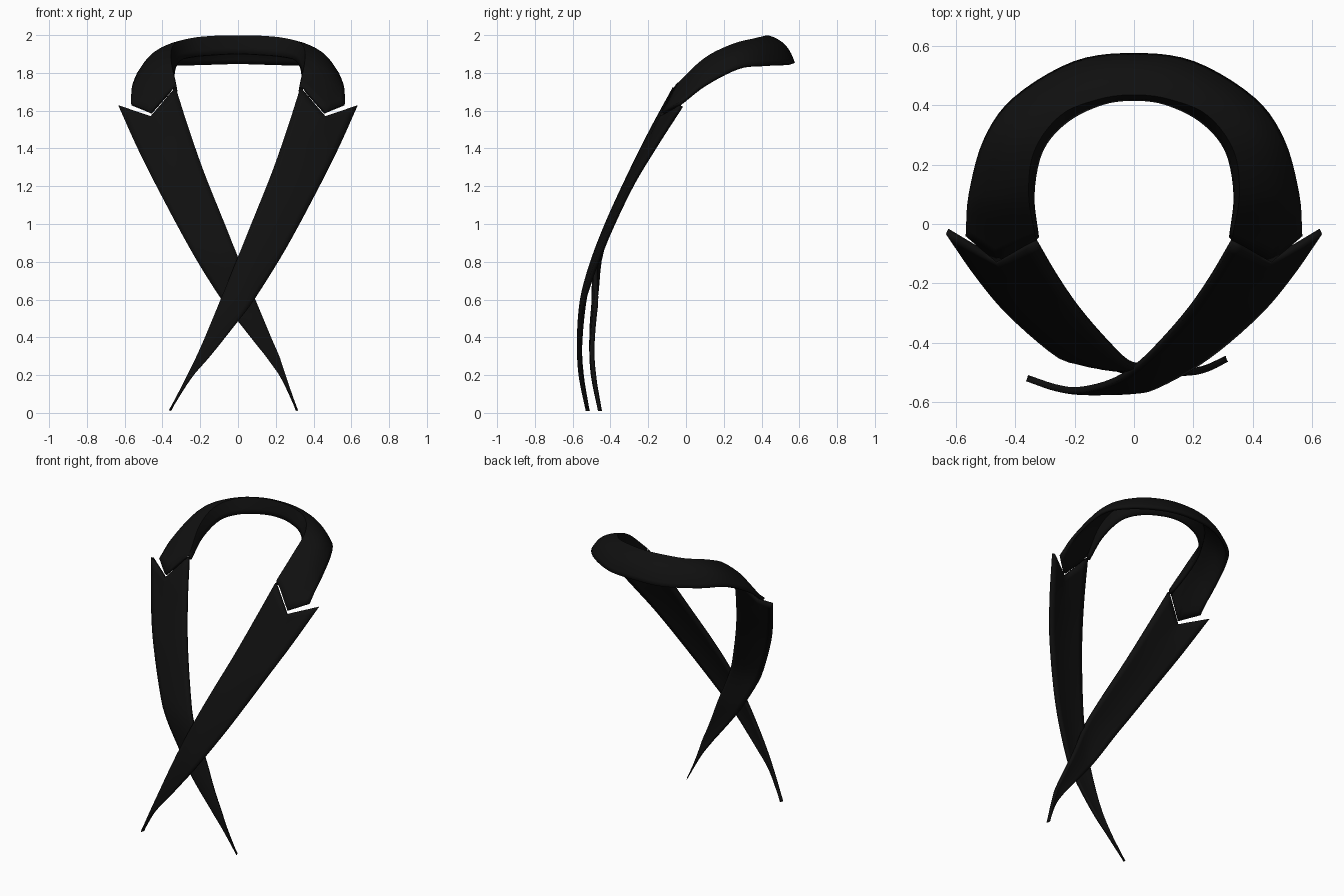
import bpy, math
from mathutils import Vector as V

cube = bpy.data.objects.get("Cube")
if cube:
    bpy.data.objects.remove(cube)

cloth = bpy.data.materials.new("black cloth")
cloth.use_nodes = True
COLOUR = (0.005, 0.005, 0.005, 1)
cloth.diffuse_color = COLOUR
bsdf = next(n for n in cloth.node_tree.nodes if n.type == 'BSDF_PRINCIPLED')
bsdf.inputs["Base Color"].default_value = COLOUR
bsdf.inputs["Roughness"].default_value = 0.9


def spline(points, steps=5):
    """Smooth path through the points."""
    p = [V(q) for q in points]
    p = [2 * p[0] - p[1]] + p + [2 * p[-1] - p[-2]]
    path = []
    for a, b, c, d in zip(p, p[1:], p[2:], p[3:]):
        for i in range(steps):
            t = i / steps
            path.append(b + 0.5 * t * (c - a + t * (2*a - 5*b + 4*c - d + t * (3*(b - c) + d - a))))
    return path + [p[-2]]


def loft(name, rows, thickness):
    """Skin a grid of rows and give it cloth thickness."""
    n = len(rows[0])
    faces = [(r*n + c, r*n + c + 1, (r+1)*n + c + 1, (r+1)*n + c)
             for r in range(len(rows) - 1) for c in range(n - 1)]
    mesh = bpy.data.meshes.new(name)
    mesh.from_pydata([p for row in rows for p in row], [], faces)
    mesh.materials.append(cloth)
    ob = bpy.data.objects.new(name, mesh)
    bpy.context.collection.objects.link(ob)
    solid = ob.modifiers.new("thickness", 'SOLIDIFY')
    solid.thickness = thickness
    solid.offset = 0
    bpy.ops.object.select_all(action='DESELECT')
    ob.select_set(True)
    bpy.context.view_layer.objects.active = ob
    bpy.ops.object.shade_smooth_by_angle(angle=math.radians(40))


def tent(f):
    return 1 - abs(2 * f - 1)


# Lapels: inner and outer edges from the notch down to the pointed tip
inner = spline([(.33, -.06, 1.72), (.26, -.18, 1.5), (.18, -.295, 1.27), (.08, -.41, 1.02),
                (0, -.485, .82), (-.085, -.535, .61), (-.19, -.56, .36), (-.27, -.55, .19),
                (-.358, -.52, .015)])
outer = spline([(.63, -.025, 1.625), (.53, -.17, 1.4), (.42, -.30, 1.18), (.25, -.445, .865),
                (.085, -.54, .6), (0, -.562, .485), (-.14, -.565, .31), (-.25, -.555, .18),
                (-.36, -.52, .01)])


def lapel_rows():
    rows = []
    for i, (a, b) in enumerate(zip(inner, outer)):
        dip = max(0, 1 - i / 5)
        rows.append([a.lerp(b, k / 8) + V((-.02, -.085, -.105)) * tent(k / 8) * dip
                     + V((.3, -1, 0)) * .012 * math.sin(math.pi * k / 8) * (1 - dip)
                     * min(1, (a - b).length * 4)
                     for k in range(9)])
    return rows


def tuck_under(p):
    """Mirror a point and pass the lower part behind the other lapel."""
    s = min(1, max(0, (.9 - p.z) / .35))
    short = .05 * max(0, .3 - p.z) / .3
    return V((-p.x - short, p.y + .065 * s * s * (3 - 2 * s), p.z))


left = lapel_rows()
loft("left_lapel", left, .022)
loft("right_lapel", [[tuck_under(p) for p in row] for row in left], .022)


# Collar: inner stand, fold line and falling outer edge, mirrored around the back
def around(half):
    return spline(half + [(-x, y, z) for x, y, z in half[-2::-1]])


stand = around([(.33, -.045, 1.70), (.345, .1, 1.79), (.315, .25, 1.86),
                (.23, .35, 1.885), (.11, .41, 1.895), (0, .425, 1.9)])
fold = around([(.335, -.05, 1.73), (.36, .1, 1.87), (.34, .25, 1.945),
               (.25, .37, 1.975), (.12, .425, 1.988), (0, .44, 1.99)])
edge = around([(.565, -.035, 1.635), (.55, .1, 1.735), (.50, .28, 1.825),
               (.40, .42, 1.84), (.2, .54, 1.845), (0, .567, 1.85)])

collar = []
last = len(fold) - 1
for i, (s, f, e) in enumerate(zip(stand, fold, edge)):
    dip = max(0, 1 - min(i, last - i) / 4)
    side = 1 if i < last / 2 else -1
    out = e - f
    bulge = (V((out.x, out.y, 0)).normalized() + V((0, 0, 1))) * .018 * (1 - dip)
    row = [s.lerp(f, k / 3) for k in range(3)]
    for k in range(9):
        t = k / 8
        row.append(f.lerp(e, t) + V((.01 * side, -.08, -.092)) * tent(t) * dip
                   + bulge * math.sin(math.pi * t))
    collar.append(row)
loft("collar", collar, .02)
